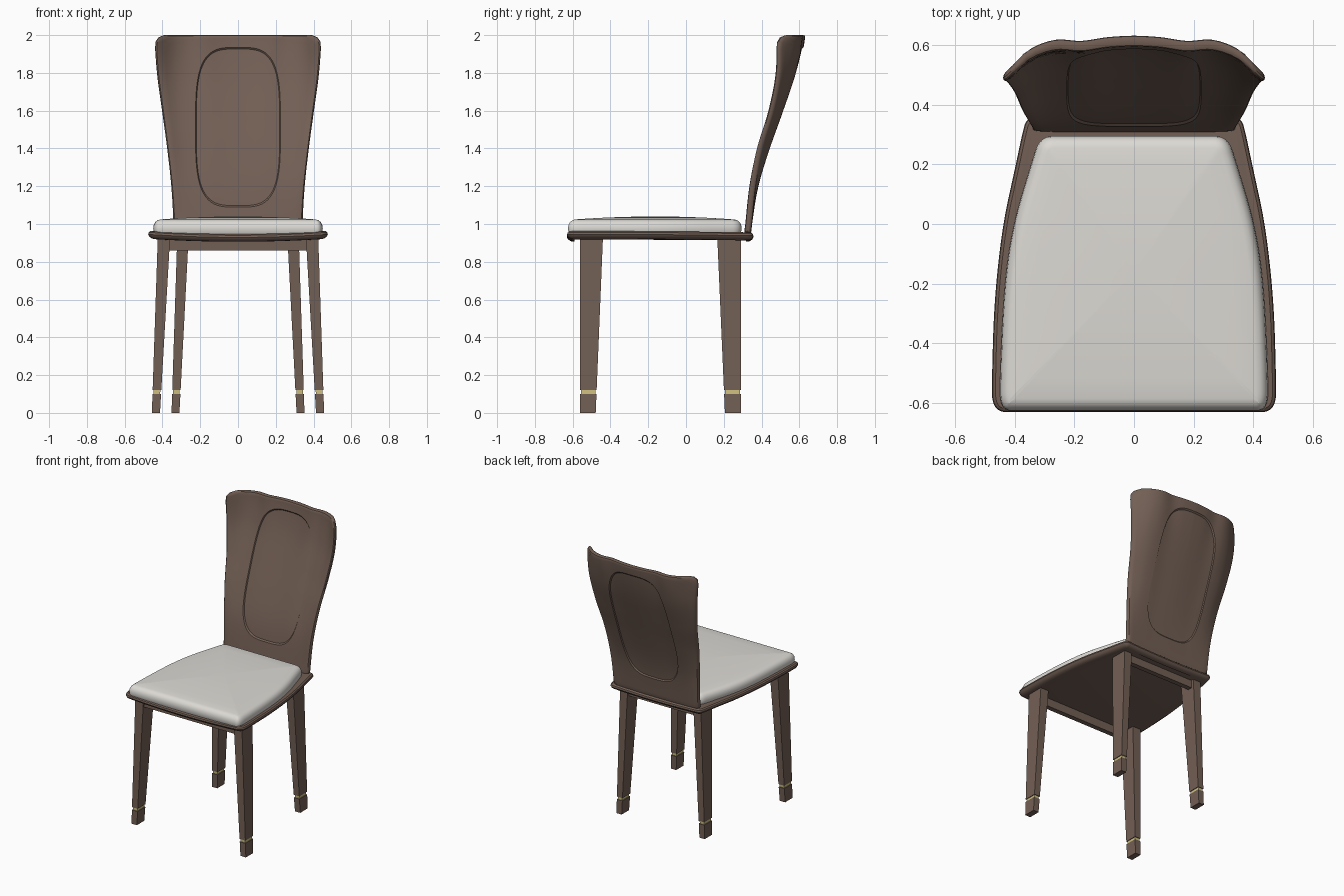
import bpy, bmesh, math
from mathutils import Vector

cube = bpy.data.objects.get("Cube")
if cube:
    bpy.data.objects.remove(cube)


def material(name, rgb):
    m = bpy.data.materials.new(name)
    m.use_nodes = True
    m.diffuse_color = (*rgb, 1)
    m.node_tree.nodes["Principled BSDF"].inputs["Base Color"].default_value = (*rgb, 1)
    return m


WOOD = material("brown wood", (0.17, 0.115, 0.09))
FABRIC = material("off white fabric", (0.72, 0.70, 0.66))
BRASS = material("pale brass", (0.62, 0.52, 0.22))


def loft(name, rings, mat, smooth=True):
    """Skin a list of equal point rings and cap both ends."""
    bm = bmesh.new()
    loops = [[bm.verts.new(p) for p in ring] for ring in rings]
    n = len(loops[0])
    for a, b in zip(loops, loops[1:]):
        for i in range(n):
            j = (i + 1) % n
            bm.faces.new((a[i], a[j], b[j], b[i]))
    bm.faces.new(loops[0])
    bm.faces.new(loops[-1])
    bmesh.ops.recalc_face_normals(bm, faces=bm.faces)
    me = bpy.data.meshes.new(name)
    bm.to_mesh(me)
    bm.free()
    me.materials.append(mat)
    ob = bpy.data.objects.new(name, me)
    bpy.context.collection.objects.link(ob)
    if smooth:
        bpy.ops.object.select_all(action='DESELECT')
        ob.select_set(True)
        bpy.context.view_layer.objects.active = ob
        bpy.ops.object.shade_smooth_by_angle(angle=math.radians(35))
    return ob


def outline(half):
    """Mirror a half outline across x and round it by corner cutting."""
    pts = [Vector(p) for p in half] + [Vector((-x, y)) for x, y in reversed(half)]
    for _ in range(3):
        pts = [q for a, b in zip(pts, pts[1:] + pts[:1])
               for q in (a.lerp(b, 0.25), a.lerp(b, 0.75))]
    return pts


def inset(pts, d):
    out = []
    for i, p in enumerate(pts):
        t = (pts[(i + 1) % len(pts)] - pts[i - 1]).normalized()
        out.append(p + Vector((-t.y, t.x)) * d)
    return out


def curve(values, t):
    """Smooth interpolation through evenly spaced values."""
    t = max(0, min(t, len(values) - 1.001))
    i = int(t)
    f = t - i
    get = lambda k: values[max(0, min(k, len(values) - 1))]
    a, b = get(i), get(i + 1)
    ma, mb = (b - get(i - 1)) / 2, (get(i + 2) - a) / 2
    return (a * (2*f**3 - 3*f*f + 1) + ma * (f**3 - 2*f*f + f)
            + b * (3*f*f - 2*f**3) + mb * (f**3 - f*f))


# Seat plate: slightly dished board with a rounded edge
plate = outline([(.38, -.63), (.476, -.63), (.476, -.5), (.468, -.25), (.44, 0),
                 (.40, .18), (.375, .30), (.36, .357), (.30, .357)])


def dished(pts, z):
    return [(p.x, p.y, z - 0.016 * (1 - (p.x / 0.476) ** 2)) for p in pts]


edge = [(.04, .922), (.022, .924), (.006, .934), (0, .945), (.003, .956), (.012, .963), (.03, .964)]
loft("seat_plate", [dished(inset(plate, d), z) for d, z in edge], WOOD)

# Cushion: soft rounded edge and a crowned top
pad = outline([(.38, -.625), (.449, -.625), (.449, -.5), (.435, -.2), (.405, 0),
               (.345, .2), (.315, .295), (.22, .295)])
soft = [(.012, .935), (.004, .955), (0, .975), (.003, .995), (.011, 1.01), (.024, 1.02), (.04, 1.024)]
rings = [[(p.x, p.y, z) for p in inset(pad, d)] for d, z in soft]
inner = inset(pad, .04)
mid = Vector((0, -.16))
for s in (.85, .65, .45, .25, .05):
    rings.append([(*mid.lerp(p, s), 1.024 + .016 * (1 - s * s)) for p in inner])
loft("seat_cushion", rings, FABRIC)

# Backrest: bent, flared board with a sunken panel on both faces
REAR = [.33, .35, .385, .448, .52, .59, .632]
WING = [0, 0, .015, .04, .052, .085, .125]
WIDTH = [.34, .342, .353, .375, .402, .429, .442]
WAVE = [0, .04, .14, .11, .38, 1]
CENTRE, THICK, SINK, TOP = 1.512, .036, .008, 2.0


def level(table, z):
    return curve(table, (z - .8) / .2)


def inside(x, z, r=.055):
    w = level(WIDTH, z)
    if not .94 < z < TOP or abs(x) > w:
        return False
    cx, cz = abs(x) - (w - r), z - (TOP - r)
    return cx < 0 or cz < 0 or math.hypot(cx, cz) < r


def board_edge(a):
    dx, dz = .42 * math.cos(a), .52 * math.sin(a)
    lo, hi = 0, 1.7
    for _ in range(30):
        t = (lo + hi) / 2
        lo, hi = (t, hi) if inside(dx * t, CENTRE + dz * t) else (lo, t)
    return Vector((dx * lo, dz * lo))


def panel_edge(a):
    c, s = math.cos(a), math.sin(a)
    r = (abs(c) ** 3.5 + abs(s) ** 3.5) ** (-1 / 3.5)
    return Vector((.225 * c * r, .423 * s * r))


angles = [2 * math.pi * i / 144 for i in range(144)]
panel = [panel_edge(a) for a in angles]
board = [board_edge(a) for a in angles]


def back_ring(pts, half):
    ring = []
    for p in pts:
        z = p.y + CENTRE
        u = abs(p.x) / level(WIDTH, z)
        y = level(REAR, z) - level(WING, z) * curve(WAVE, u * 5) - THICK / 2
        ring.append((p.x, y + half, z))
    return ring


steps = [([p * s for p in panel], THICK / 2 - SINK) for s in (.02, .2, .4, .6, .8, .93, .98)]
for f, h in ((0, 1), (.15, 1), (.3, 1), (.45, 1), (.6, 1), (.75, 1), (.88, 1), (.96, .85), (.99, .5)):
    steps.append(([p.lerp(b, f) for p, b in zip(panel, board)], h * THICK / 2))
rings = [back_ring(pts, -h) for pts, h in steps]
rings.append(back_ring(board, 0))
rings += [back_ring(pts, h) for pts, h in reversed(steps)]
loft("backrest", rings, WOOD)


# Legs: tapered shaft, recessed brass band and wooden foot
def leg_ring(low, high, z, side, shrink=0):
    x0, x1, y0, y1 = [a + (b - a) * z / .92 for a, b in zip(low, high)]
    x0, x1, y0, y1 = x0 + shrink, x1 - shrink, y0 + shrink, y1 - shrink
    return [(side * x, y, z) for x, y in ((x0, y0), (x1, y0), (x1, y1), (x0, y1))]


LEGS = {"front": ((.413, .456, -.562, -.478), (.36, .425, -.562, -.44)),
        "rear": ((.31, .352, .206, .29), (.262, .322, .166, .29))}
PARTS = (("leg", 0.12, 0.925, 0, WOOD), ("band", 0.095, 0.125, .005, BRASS), ("foot", 0, 0.1, 0, WOOD))
for end, (low, high) in LEGS.items():
    for label, side in (("left", 1), ("right", -1)):
        for part, z0, z1, shrink, mat in PARTS:
            loft(f"{end}_{label}_{part}",
                 [leg_ring(low, high, z, side, shrink) for z in (z0, z1)], mat, False)

# Rails joining each pair of legs
for name, hw, y0, y1 in (("front_rail", .375, -.55, -.515), ("rear_rail", .28, .235, .27)):
    loft(name, [[(-hw, y0, z), (hw, y0, z), (hw, y1, z), (-hw, y1, z)] for z in (.86, .92)], WOOD, False)
